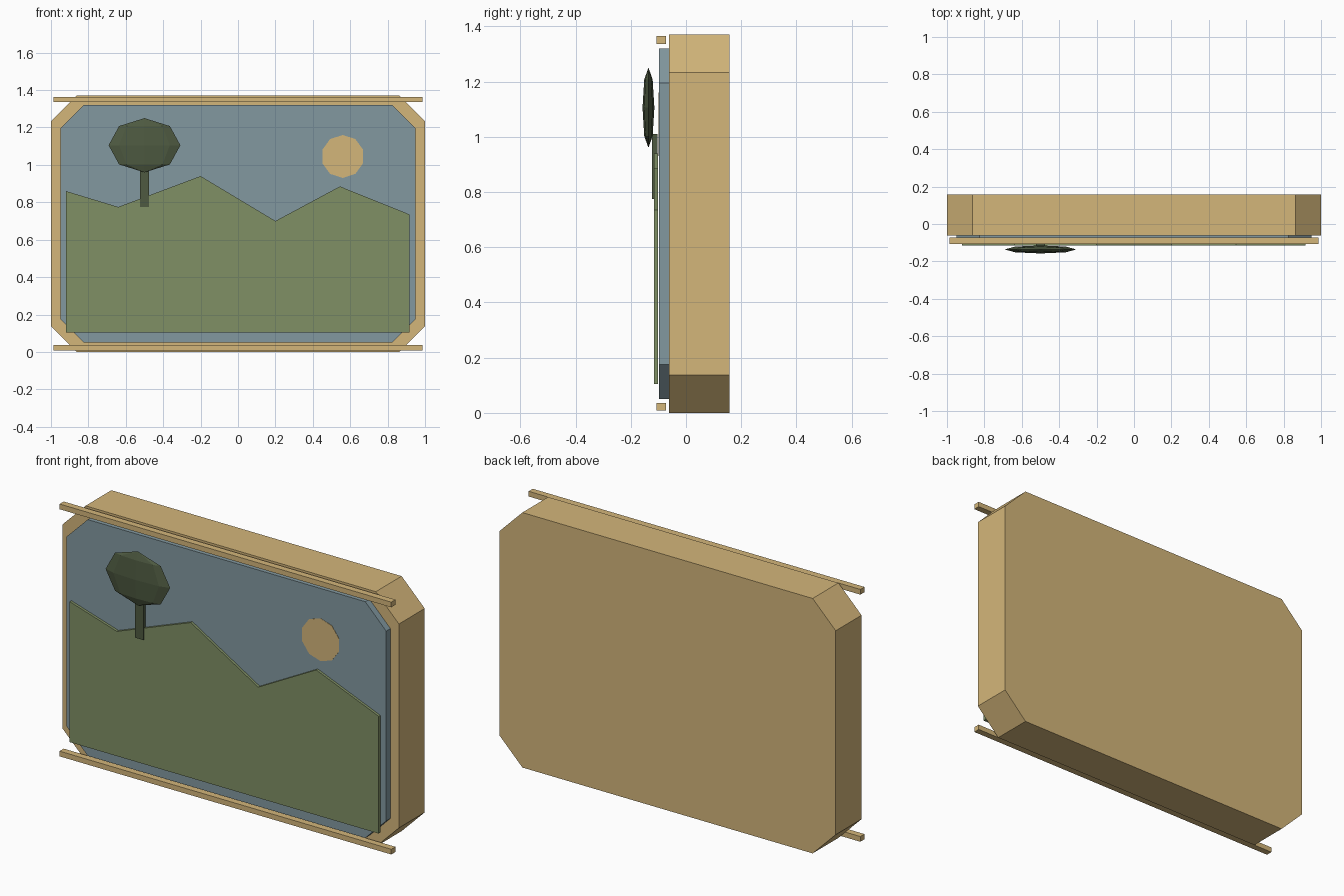
import bpy, bmesh, math
from mathutils import Matrix, Vector

cube = bpy.data.objects.get("Cube")
if cube:
    bpy.data.objects.remove(cube, do_unlink=True)


def material(name, rgb):
    """Flat material from 0-255 display values, stored as linear."""
    col = [((c / 255 + 0.055) / 1.055) ** 2.4 for c in rgb] + [1]
    m = bpy.data.materials.new(name)
    m.use_nodes = True
    m.diffuse_color = col
    bsdf = m.node_tree.nodes["Principled BSDF"]
    bsdf.inputs["Base Color"].default_value = col
    bsdf.inputs["Roughness"].default_value = 0.8
    return m


WOOD = material("tan wood", (212, 182, 122))
SKY = material("sky blue", (130, 152, 160))
HILL = material("hill green", (128, 144, 101))
LEAF = material("dark green", (78, 90, 65))


def finish(name, bm, mat):
    bmesh.ops.recalc_face_normals(bm, faces=bm.faces)
    me = bpy.data.meshes.new(name)
    bm.to_mesh(me)
    bm.free()
    me.materials.append(mat)
    ob = bpy.data.objects.new(name, me)
    bpy.context.collection.objects.link(ob)
    return ob


def slab(name, outline, y0, y1, mat):
    """Extrude an x-z outline from y0 to y1."""
    bm = bmesh.new()
    face = bm.faces.new([bm.verts.new((x, y0, z)) for x, z in outline])
    ext = bmesh.ops.extrude_face_region(bm, geom=[face])["geom"]
    moved = [v for v in ext if isinstance(v, bmesh.types.BMVert)]
    bmesh.ops.translate(bm, verts=moved, vec=(0, y1 - y0, 0))
    return finish(name, bm, mat)


def chamfered(hx, z0, z1, c):
    """Rectangle outline with cut corners."""
    return [(-hx + c, z0), (hx - c, z0), (hx, z0 + c), (hx, z1 - c),
            (hx - c, z1), (-hx + c, z1), (-hx, z1 - c), (-hx, z0 + c)]


def rect(x0, x1, z0, z1):
    return [(x0, z0), (x1, z0), (x1, z1), (x0, z1)]


# Case and sky panel
slab("frame_body", chamfered(1, 0, 1.37, 0.137), -0.062, 0.157, WOOD)
slab("sky_panel", chamfered(0.95, 0.05, 1.32, 0.125), -0.098, -0.062, SKY)

# Rails in front of the top and bottom edges
for name, z in (("bottom_rail", 0.022), ("top_rail", 1.35)):
    slab(name, rect(-0.986, 0.986, z - 0.014, z + 0.014), -0.107, -0.072, WOOD)

# Hill silhouette
slab("hills", [(-0.92, 0.105), (0.917, 0.105), (0.917, 0.735), (0.545, 0.885),
               (0.2, 0.7), (-0.2, 0.94), (-0.64, 0.775), (-0.92, 0.86)],
     -0.115, -0.101, HILL)

# Sun disc
sun = [(0.56 + 0.115 * math.sin(math.tau * i / 10),
        1.045 + 0.115 * math.cos(math.tau * i / 10)) for i in range(10)]
slab("sun", sun, -0.0995, -0.098, WOOD)

# Tree: flat trunk and a squashed faceted crown
slab("tree_trunk", rect(-0.525, -0.477, 0.775, 1.01), -0.123, -0.103, LEAF)
bm = bmesh.new()
bmesh.ops.create_uvsphere(bm, u_segments=8, v_segments=4, radius=1)
bmesh.ops.transform(bm, verts=bm.verts, matrix=Matrix.Translation(
    Vector((-0.5, -0.136, 1.105))) @ Matrix.Diagonal((0.192, 0.0215, 0.145, 1)))
finish("tree_crown", bm, LEAF)
